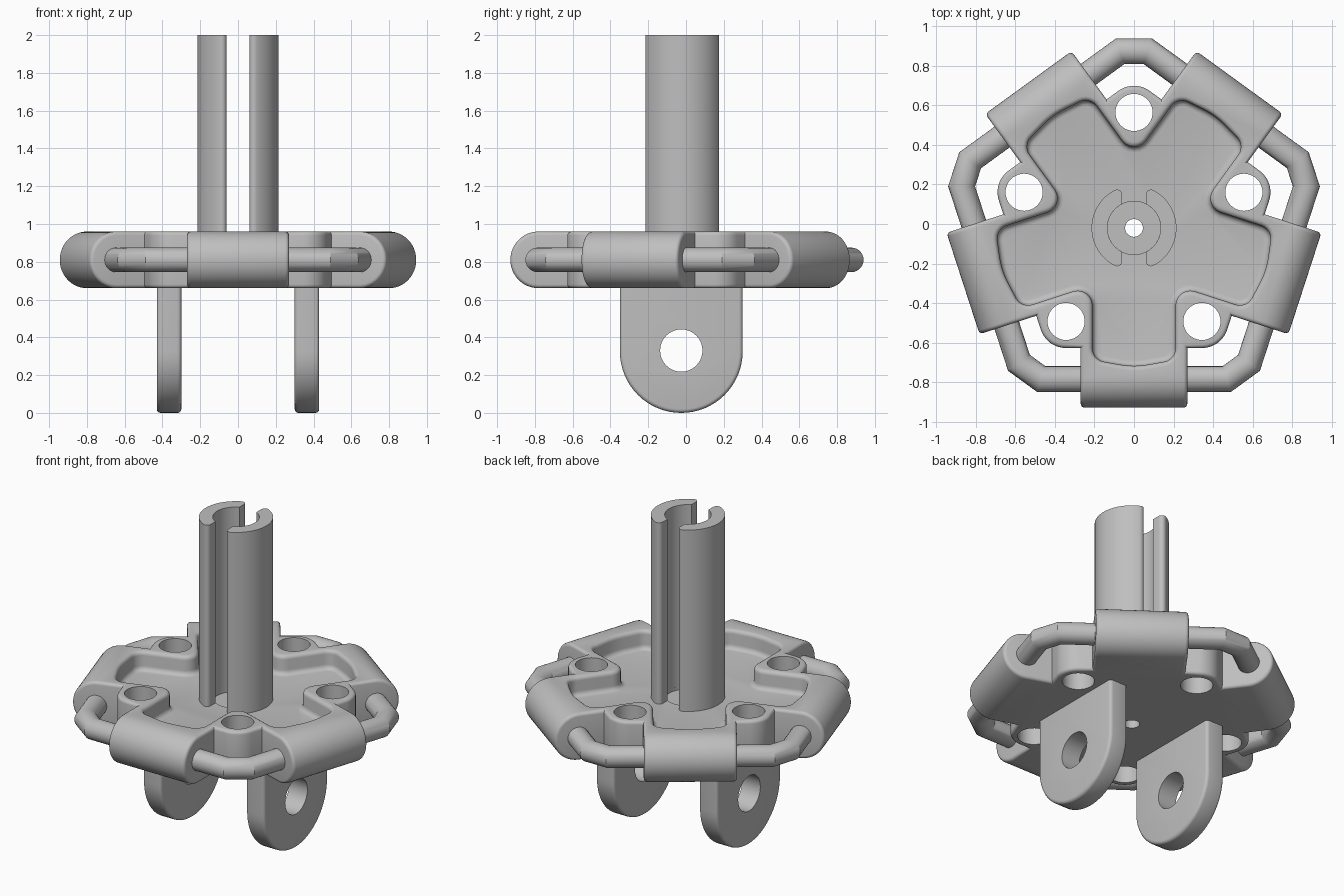
import bpy, bmesh, math
from math import sin, cos, pi, radians, sqrt
from mathutils import Vector

if "Cube" in bpy.data.objects:
    bpy.data.objects.remove(bpy.data.objects["Cube"])

CY = -0.02                      # centre of the five-fold pattern
Z0, Z1, ZM = 0.66, 0.96, 0.81   # plate bottom, top and middle
LOBES = [radians(-90 + 72 * i) for i in range(5)]
T36 = radians(36)

grey = bpy.data.materials.new("plain grey")
grey.diffuse_color = (0.52, 0.52, 0.52, 1)
grey.use_nodes = True
grey.node_tree.nodes["Principled BSDF"].inputs["Base Color"].default_value = (0.52, 0.52, 0.52, 1)


def polar(angle, u, v=0.0):
    """Plan point u outwards and v sideways along a lobe direction."""
    return (u * cos(angle) - v * sin(angle), CY + u * sin(angle) + v * cos(angle))


def rounded(corners, n=6):
    """Outline from (x, y, radius) corners, each rounded by an arc of n steps."""
    out = []
    for i, (x, y, r) in enumerate(corners):
        p = Vector((x, y))
        if r <= 0:
            out.append((x, y))
            continue
        a = (Vector(corners[i - 1][:2]) - p).normalized()
        b = (Vector(corners[(i + 1) % len(corners)][:2]) - p).normalized()
        half = a.angle(b) / 2
        c = p + (a + b).normalized() * (r / sin(half))
        s, e = p + a * (r / math.tan(half)) - c, p + b * (r / math.tan(half)) - c
        turn = pi - 2 * half
        for k in range(n + 1):
            t = k / n
            q = c + (s * sin((1 - t) * turn) + e * sin(t * turn)) / sin(turn)
            out.append((q.x, q.y))
    return out


def loft(name, rings, closed=False):
    """Skin a stack of equal point loops; cap the ends unless closed."""
    bm = bmesh.new()
    loops = [[bm.verts.new(p) for p in ring] for ring in rings]
    n = len(loops[0])
    pairs = list(zip(loops, loops[1:])) + ([(loops[-1], loops[0])] if closed else [])
    for a, b in pairs:
        for i in range(n):
            j = (i + 1) % n
            bm.faces.new((a[i], a[j], b[j], b[i]))
    if not closed:
        bm.faces.new(loops[0])
        bm.faces.new(loops[-1])
    bmesh.ops.recalc_face_normals(bm, faces=bm.faces)
    mesh = bpy.data.meshes.new(name)
    bm.to_mesh(mesh)
    bm.free()
    mesh.materials.append(grey)
    obj = bpy.data.objects.new(name, mesh)
    bpy.context.collection.objects.link(obj)
    return obj


def cylinder(x, y, r, za, zb, n=40):
    circle = [(x + r * cos(2 * pi * k / n), y + r * sin(2 * pi * k / n)) for k in range(n)]
    return loft("cutter", [[(px, py, z) for px, py in circle] for z in (za, zb)])


def combine(obj, tool, operation):
    """Apply a boolean and discard the tool."""
    tool.hide_render = True
    mod = obj.modifiers.new("cut", 'BOOLEAN')
    mod.operation, mod.solver, mod.object = operation, 'EXACT', tool
    bpy.context.view_layer.objects.active = obj
    bpy.ops.object.modifier_apply(modifier=mod.name)
    bpy.data.objects.remove(tool)


def edge_steps(r, n=4):
    """(inset, depth) pairs of a quarter-round edge, from the face inwards."""
    return [(r * (1 - sin(k * pi / 2 / n)), r * (1 - cos(k * pi / 2 / n))) for k in range(n + 1)]


# Plate: rounded pentagon with a hole boss at every corner
def pentagon(d):
    return rounded([(*polar(a + T36, (0.608 + d) / cos(T36)), 0.135 + d) for a in LOBES], 10)


EDGE = edge_steps(0.02)
levels = [(-e, Z0 + h) for e, h in EDGE] + [(-e, Z1 - h) for e, h in reversed(EDGE)]
plate = loft("plate", [[(x, y, z) for x, y in pentagon(d)] for d, z in levels])


# Lobes: blocks with a fully rounded outer end and softened side edges
def lobe_profile(e):
    r = 0.15 - e
    arc = [(0.76 + r * cos(t), ZM + r * sin(t)) for t in [pi * (k / 24 - 0.5) for k in range(25)]]
    return [(0.55, ZM - r)] + arc + [(0.55, ZM + r)]


stations = [(e, -0.27 + h) for e, h in EDGE] + [(e, 0.27 - h) for e, h in reversed(EDGE)]
for a in LOBES:
    block = loft("lobe", [[(*polar(a, u, v), z) for u, z in lobe_profile(e)] for e, v in stations])
    combine(plate, block, 'UNION')


# Star-shaped pocket with filleted floor and rounded rim
def pocket(d):
    w, r = 0.21 + d, 0.70 + d
    side = sqrt(r * r - w * w)
    pts = []
    for a in LOBES:
        pts += [(*polar(a, side, -w), 0.07 + d), (*polar(a, r + 0.004), 0.4),
                (*polar(a, side, w), 0.07 + d), (*polar(a + T36, w / sin(T36)), 0.075 - d)]
    return rounded(pts)


FLOOR = 0.84
wall = [(-e, FLOOR + h) for e, h in edge_steps(0.03)]
wall += [(0.025 * (1 - cos(k * pi / 8)), Z1 - 0.025 + 0.025 * sin(k * pi / 8)) for k in range(5)]
wall.append((0.025, Z1 + 0.1))
combine(plate, loft("cutter", [[(x, y, z) for x, y in pocket(d)] for d, z in wall]), 'DIFFERENCE')

# Boss holes, centre recess and centre hole
for a in LOBES:
    combine(plate, cylinder(*polar(a + T36, 0.585), 0.094, 0.5, 1.2), 'DIFFERENCE')
combine(plate, cylinder(0, CY, 0.135, FLOOR - 0.02, 1.2), 'DIFFERENCE')
combine(plate, cylinder(0, CY, 0.045, 0.5, 1.2), 'DIFFERENCE')


# Ring rod: mitred ten-sided loop running through all lobes
def rod_loop(d):
    pts = []
    for a in LOBES:
        r, c = (0.765 + d) / cos(T36), 0.895 + d
        half = (r - c) / math.tan(T36)
        pts += [polar(a + T36, c, -half), polar(a + T36, c, half)]
    return pts


angles = [2 * pi * k / 28 for k in range(28)]
rod = loft("ring_rod", [[(x, y, ZM + 0.065 * sin(t)) for x, y in rod_loop(0.065 * cos(t))]
                        for t in angles], closed=True)
parts = [plate, rod]

# Split tube: two half shells with rounded outer slot edges
RO, RI, GAP = 0.215, 0.135, 0.06
ao, ai = math.acos(GAP / RO), math.acos(GAP / RI)
yo = RO * sin(ao)
lim = ao - 0.2
section = [(GAP, -yo, 0.025)]
section += [(RO * cos(t), RO * sin(t), 0) for t in [lim * (k / 12 - 1) for k in range(25)]]
section += [(GAP, yo, 0.025)]
section += [(RI * cos(t), RI * sin(t), 0) for t in [ai * (1 - k / 10) for k in range(21)]]
shell = rounded(section, 5)
for name, s in (("left_tube_half", 1), ("right_tube_half", -1)):
    parts.append(loft(name, [[(s * x, CY + y, z) for x, y in shell] for z in (FLOOR - 0.03, 2.0)]))


# Clevis legs: round-ended plates with a cross hole
def leg_outline(e):
    r = 0.325 - e
    arc = [(r * cos(t), 0.325 + r * sin(t)) for t in [-pi * k / 32 for k in range(33)]]
    return [(r, 0.70)] + arc + [(-r, 0.70)]


for name, s in (("left_leg", 1), ("right_leg", -1)):
    steps = [(e, 0.30 + h) for e, h in EDGE] + [(e, 0.43 - h) for e, h in reversed(EDGE)]
    leg = loft(name, [[(s * x, -0.025 + y, z) for y, z in leg_outline(e)] for e, x in steps])
    hole = [(-0.025 + 0.112 * cos(2 * pi * k / 40), 0.33 + 0.112 * sin(2 * pi * k / 40)) for k in range(40)]
    combine(leg, loft("cutter", [[(s * x, y, z) for y, z in hole] for x in (0.2, 0.5)]), 'DIFFERENCE')
    parts.append(leg)

# Smooth the rounded surfaces, keep corners crisp
bpy.ops.object.select_all(action='DESELECT')
for obj in parts:
    obj.select_set(True)
bpy.context.view_layer.objects.active = plate
bpy.ops.object.shade_smooth_by_angle(angle=radians(30))
